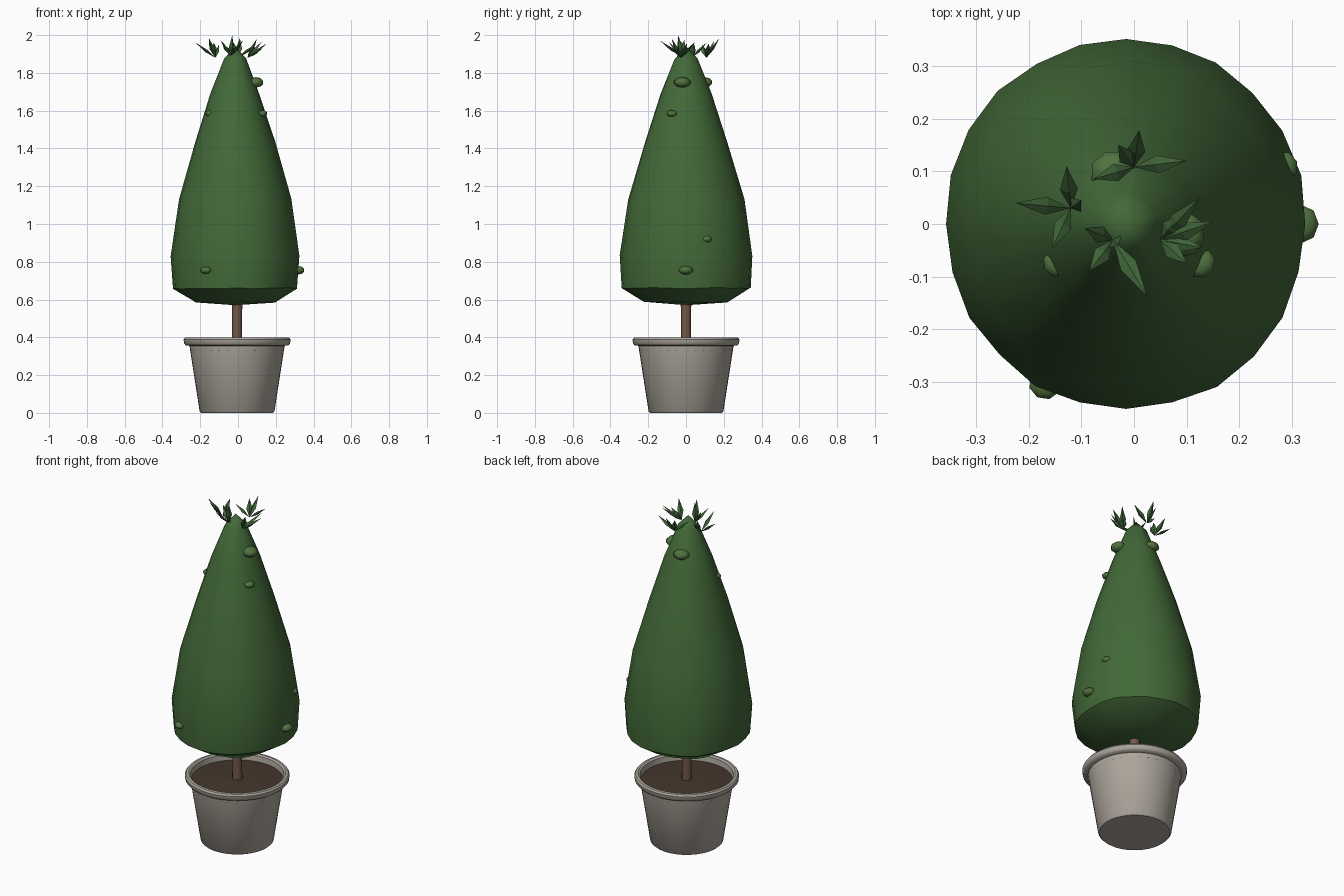
import bpy, bmesh, math, random
from mathutils import Vector, Matrix

if "Cube" in bpy.data.objects:
    bpy.data.objects.remove(bpy.data.objects["Cube"])

random.seed(4)


def material(name, rgb):
    m = bpy.data.materials.new(name)
    m.diffuse_color = (*rgb, 1)
    m.use_nodes = True
    m.node_tree.nodes["Principled BSDF"].inputs["Base Color"].default_value = m.diffuse_color
    return m


GREEN = material("foliage_green", (0.055, 0.14, 0.04))
SPRIG = material("sprig_green", (0.05, 0.13, 0.04))
BUD = material("bud_green", (0.08, 0.17, 0.05))
STONE = material("pot_stone", (0.42, 0.385, 0.335))
BARK = material("bark", (0.17, 0.095, 0.065))
EARTH = material("earth", (0.06, 0.038, 0.025))


def finish(name, bm, mat, angle=None):
    bmesh.ops.recalc_face_normals(bm, faces=bm.faces)
    me = bpy.data.meshes.new(name)
    bm.to_mesh(me)
    bm.free()
    ob = bpy.data.objects.new(name, me)
    bpy.context.collection.objects.link(ob)
    me.materials.append(mat)
    if angle:
        bpy.ops.object.select_all(action='DESELECT')
        ob.select_set(True)
        bpy.context.view_layer.objects.active = ob
        bpy.ops.object.shade_smooth_by_angle(angle=math.radians(angle))
    return ob


def lathe(name, profile, segs, mat, centre=(0, 0), angle=40, wobble=0.0, squash=1.0):
    """Revolve (radius, z) points; radius 0 makes a pole."""
    bm = bmesh.new()
    rings = []
    for r, z in profile:
        if r == 0:
            rings.append([bm.verts.new((*centre, z))] * segs)
            continue
        ring = []
        for i in range(segs):
            a = math.tau * i / segs
            rr = r * (1 + random.uniform(-wobble, wobble))
            ring.append(bm.verts.new((centre[0] + rr * squash * math.cos(a),
                                      centre[1] + rr * math.sin(a),
                                      z + random.uniform(-wobble, wobble) * 0.4)))
        rings.append(ring)
    for a, b in zip(rings, rings[1:]):
        for i in range(segs):
            j = (i + 1) % segs
            vs = list(dict.fromkeys((a[i], a[j], b[j], b[i])))
            bm.faces.new(vs)
    return finish(name, bm, mat, angle)


# Pot with rounded rim, soil and trunk
C = (-0.005, 0)
lathe("pot", [(0, 0), (0.19, 0), (0.198, 0.008), (0.252, 0.355), (0.272, 0.358),
              (0.281, 0.368), (0.283, 0.388), (0.276, 0.398), (0.262, 0.4),
              (0.252, 0.393), (0.245, 0.33), (0, 0.33)], 40, STONE, C)
lathe("soil", [(0.248, 0.33), (0.249, 0.36), (0.15, 0.366), (0, 0.368)], 32, EARTH, C)
lathe("trunk", [(0.028, 0.34), (0.026, 0.48), (0.029, 0.62), (0, 0.62)], 12, BARK, C)

# Clipped cone of foliage
lathe("foliage", [(0, 0.57), (0.225, 0.587), (0.34, 0.66), (0.354, 0.83), (0.308, 1.13),
                  (0.22, 1.43), (0.134, 1.69), (0.06, 1.875), (0, 1.94)],
      24, GREEN, (-0.015, 0), 42, wobble=0.012, squash=0.965)

# Small buds poking out of the foliage: x, y, z, half width
BUDS = [(-0.17, -0.305, 0.755, 0.032), (0.318, 0.0, 0.755, 0.038), (0.095, -0.02, 1.75, 0.046),
        (-0.04, 0.1, 1.75, 0.046), (-0.148, -0.075, 1.585, 0.028),
        (0.128, -0.075, 1.585, 0.03), (0.285, 0.11, 0.92, 0.03)]
bm = bmesh.new()
for x, y, z, s in BUDS:
    mat = (Matrix.Translation((x, y, z)) @ Matrix.Rotation(math.atan2(y, x), 4, 'Z')
           @ Matrix.Diagonal((s * 0.9, s, s * 0.6, 1)))
    bmesh.ops.create_uvsphere(bm, u_segments=8, v_segments=5, radius=1, matrix=mat)
finish("buds", bm, BUD, 50)


# Sprigs of pointed leaves at the top: base, then leaf tips
def leaf(bm, base, tip, width=0.017):
    base, tip = Vector(base), Vector(tip)
    d = tip - base
    side = d.cross(Vector((0, 0, 1))).normalized() * width
    up = side.cross(d).normalized() * 0.008
    mid = base + d * 0.45
    ring = [bm.verts.new(mid + o) for o in (side, up, -side, -up)]
    b, t = bm.verts.new(base), bm.verts.new(tip)
    for i in range(4):
        bm.faces.new((ring[i], ring[(i + 1) % 4], t))
        bm.faces.new((ring[(i + 1) % 4], ring[i], b))


SPRIGS = [
    ((-0.12, 0.03, 1.88), [(-0.225, 0.04, 1.96), (-0.128, 0.11, 1.96),
                           (-0.155, -0.045, 1.985), (-0.1, 0.045, 1.95)]),
    ((0.0, 0.108, 1.88), [(0.01, 0.178, 1.985), (0.1, 0.12, 1.955),
                          (-0.077, 0.085, 1.95), (-0.03, 0.15, 1.97)]),
    ((0.05, -0.03, 1.88), [(0.125, 0.05, 1.965), (0.152, 0.005, 1.955),
                           (0.1, -0.075, 1.98), (0.09, 0.02, 1.93), (0.13, -0.045, 1.93)]),
    ((-0.04, -0.03, 1.89), [(-0.093, -0.008, 1.975), (-0.085, -0.09, 1.965),
                            (0.025, -0.137, 1.97), (-0.03, -0.04, 2.0)]),
]
bm = bmesh.new()
for base, tips in SPRIGS:
    for tip in tips:
        leaf(bm, base, tip)
finish("top_sprigs", bm, SPRIG)
